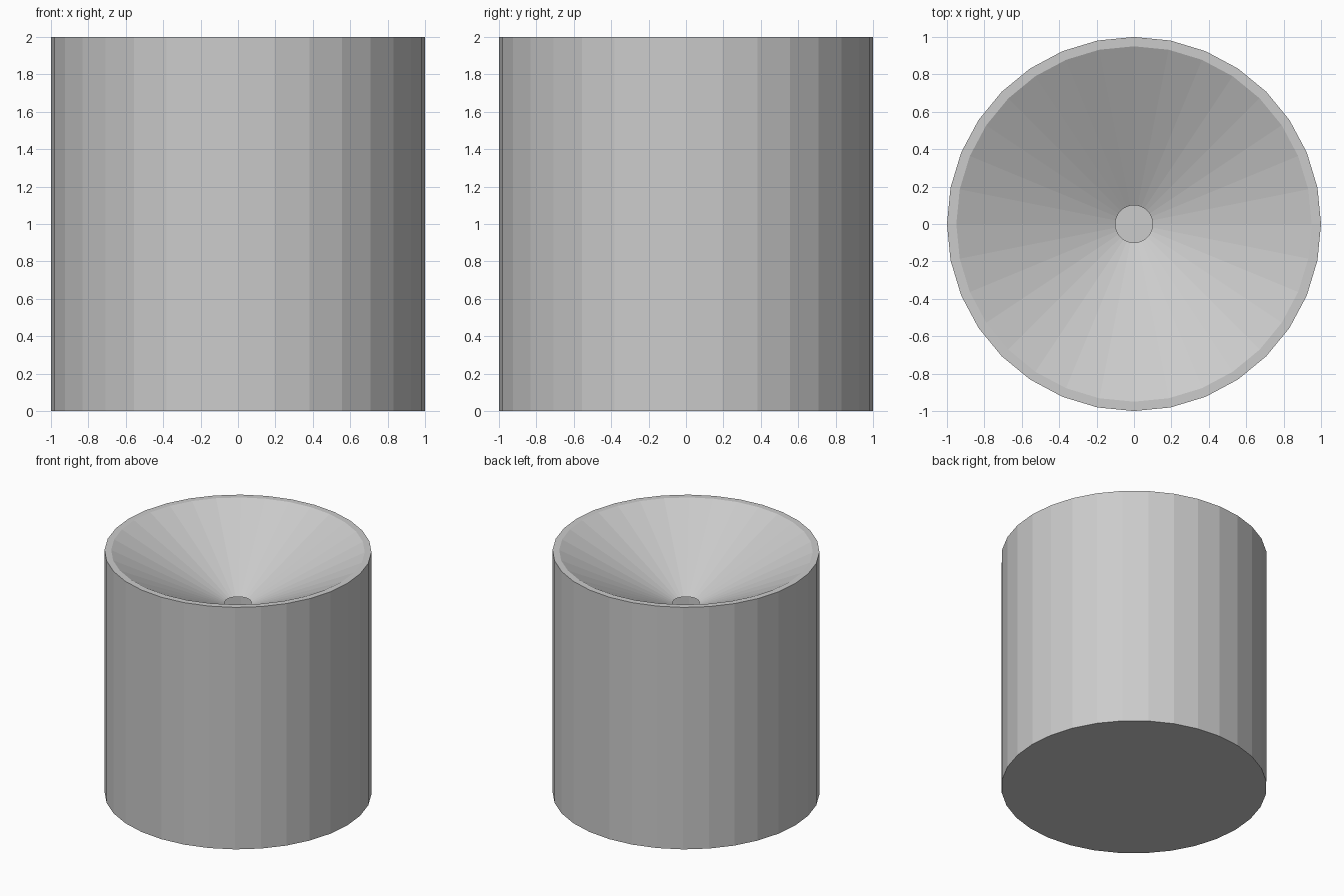
import bpy, bmesh
from math import cos, sin, tau

if "Cube" in bpy.data.objects:
    bpy.data.objects.remove(bpy.data.objects["Cube"])

SIDES = 32
# radius, height: base edge, outer rim, inner rim, drain opening
PROFILE = [(1.0, 0.0), (1.0, 2.0), (0.95, 2.0), (0.1, 1.575)]

bm = bmesh.new()
rings = [[bm.verts.new((r * cos(tau * i / SIDES), r * sin(tau * i / SIDES), z))
          for i in range(SIDES)] for r, z in PROFILE]

# outer wall, flat rim and funnel, left open at the small hole
for low, high in zip(rings, rings[1:]):
    for i in range(SIDES):
        j = (i + 1) % SIDES
        bm.faces.new((low[i], low[j], high[j], high[i]))

# floor of the hollow body, facing up towards the hole
bm.faces.new(rings[0])

mesh = bpy.data.meshes.new("funnel_pot")
bm.to_mesh(mesh)
bm.free()
pot = bpy.data.objects.new("funnel_pot", mesh)
bpy.context.collection.objects.link(pot)
